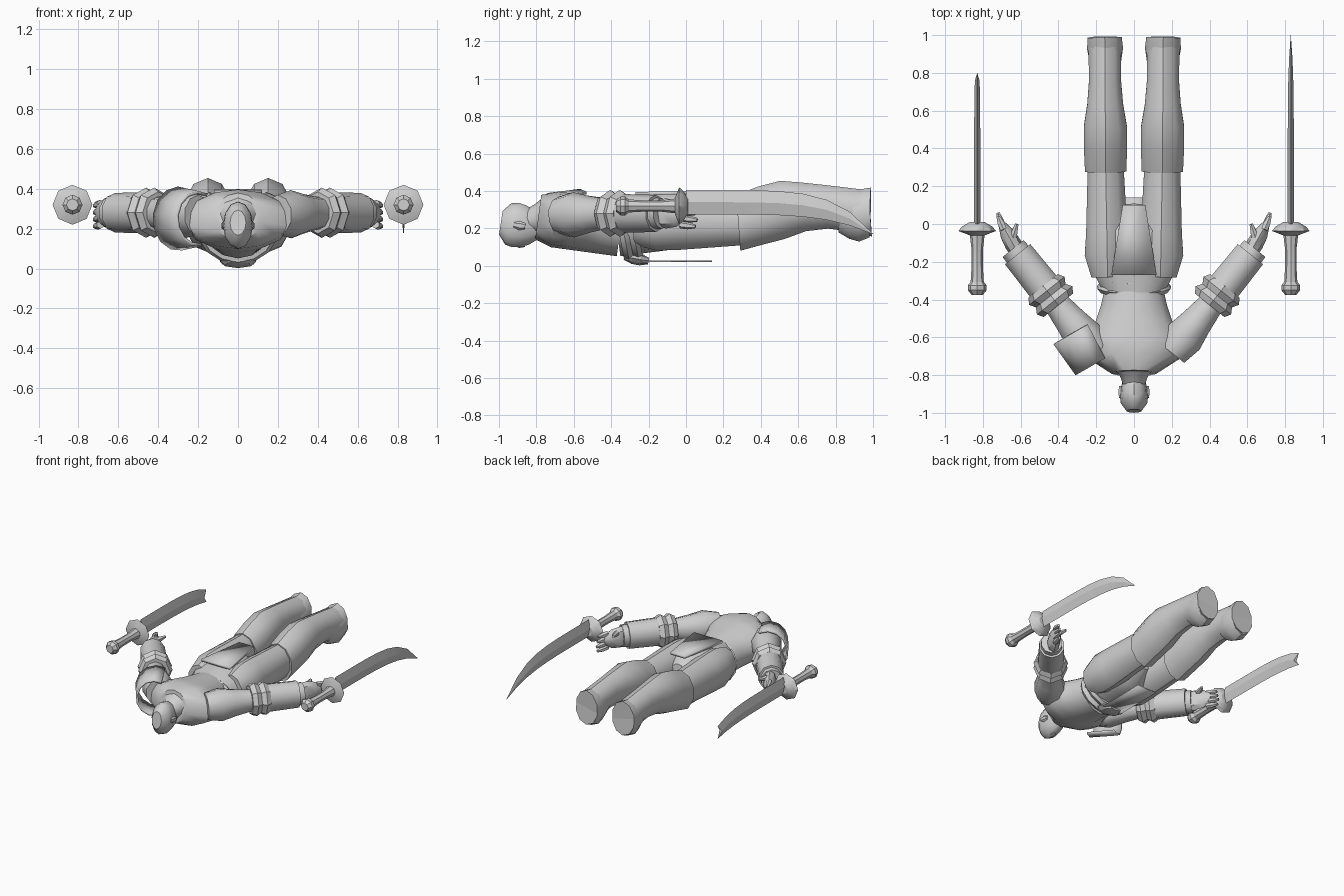
import bpy, bmesh, math
from mathutils import Vector

cube = bpy.data.objects.get("Cube")
if cube:
    bpy.data.objects.remove(cube, do_unlink=True)

grey = bpy.data.materials.new("plain_grey")
grey.use_nodes = True
colour = (.63, .63, .63, 1)
grey.diffuse_color = colour
grey.node_tree.nodes["Principled BSDF"].inputs["Base Color"].default_value = colour

UP = Vector((0, 0, 1))


def skin(name, rows, closed, sharp_angle):
    """Join neighbouring rows of points with faces, and cap them when closed."""
    bm = bmesh.new()
    rows = [[bm.verts.new(point) for point in row] for row in rows]
    count = len(rows[0])
    for row, following in zip(rows, rows[1:]):
        for k in range(count if closed else count - 1):
            j = (k + 1) % count
            bm.faces.new((row[k], row[j], following[j], following[k]))
    if closed:
        bm.faces.new(rows[0])
        bm.faces.new(rows[-1])
    bmesh.ops.recalc_face_normals(bm, faces=bm.faces)
    mesh = bpy.data.meshes.new(name)
    bm.to_mesh(mesh)
    bm.free()
    mesh.materials.append(grey)
    mesh.shade_smooth()
    mesh.set_sharp_from_angle(angle=math.radians(sharp_angle))
    obj = bpy.data.objects.new(name, mesh)
    bpy.context.collection.objects.link(obj)
    return obj


def limb(name, start, end, widths, tall=1, tallest=1, sides=10, mirror=1,
         bend=lambda t: 0, sharp_angle=40):
    """Evenly spaced oval rings from start to end; bend lifts the path."""
    start, end = Vector(start), Vector(end)
    start.x *= mirror
    end.x *= mirror
    across = (end - start).cross(UP).normalized()
    upward = across.cross(end - start).normalized()
    rings = []
    for k, width in enumerate(widths):
        t = k / (len(widths) - 1)
        centre = start.lerp(end, t) + UP * bend(t)
        height = min(width * tall, tallest)
        angles = [math.tau * n / sides for n in range(sides)]
        rings.append([centre + across * width * math.sin(a) + upward * height * math.cos(a)
                      for a in angles])
    return skin(name, rings, True, sharp_angle)


def sheet(name, rows, thickness):
    """Open surface given a thickness."""
    obj = skin(name, rows, False, 40)
    solid = obj.modifiers.new("thickness", 'SOLIDIFY')
    solid.thickness = thickness
    solid.offset = 0


def cloth(name, top, bottom, top_width, bottom_width, thickness):
    """Tapered hanging cloth between two points on the centre line."""
    rows = [[(side * width, *place) for side in (-1, 1)]
            for place, width in ((top, top_width), (bottom, bottom_width))]
    sheet(name, rows, thickness)


# Trunk lying face down
limb("neck", (0, -.85, .24), (0, -.74, .26), (.06, .08, .14), tallest=.11)
limb("torso", (0, -.79, .26), (0, -.35, .2), (.12, .26, .27, .21, .18, .16),
     tallest=.15, sides=14)
limb("pelvis", (0, -.37, .2), (0, .1, .26), (.16, .22, .22, .17, .06),
     tallest=.15, sides=14)

# Head, nose and ears
limb("head", (0, -.99, .23), (0, -.79, .2), (.04, .07, .075, .07, .06, .04), tall=1.6, sides=12)
limb("nose", (0, -.92, .12), (0, -.86, .11), (.01, .02, .01), sides=6)

# Belt, buckle and hanging cloths
limb("belt", (0, -.36, .18), (0, -.26, .2), (.18, .2, .18, .2, .19),
     tall=.83, sides=14, sharp_angle=30)
limb("buckle", (0, -.33, .05), (0, -.2, .025), (.05, .09, .09, .05),
     tall=.35, sides=8, sharp_angle=30)
cloth("front_cloth", (-.24, .025), (.14, .025), .08, .08, .008)
cloth("back_cloth", (-.27, .385), (.1, .39), .12, .06, .02)

elbow = Vector((.4, -.43, .28))
wrist = Vector((.64, -.13, .28))

for mirror, tag in ((1, "left_"), (-1, "right_")):
    # Ear, leg and boot
    limb(tag + "ear", (.07, -.92, .22), (.07, -.86, .21), (.01, .015, .01),
         tall=1.6, sides=6, mirror=mirror)
    limb(tag + "thigh", (.14, -.28, .23), (.15, .3, .24), (.09, .125, .115, .11, .105, .1),
         tall=1.3, tallest=.15, mirror=mirror)
    limb(tag + "boot", (.15, .28, .23), (.155, .985, .28), (.115, .12, .12, .1, .09, .09, .095),
         tall=1.3, mirror=mirror, bend=lambda t: .06 * math.sin(math.pi * t))
    limb(tag + "foot", (.15, .82, .29), (.155, .985, .285), (.08, .09, .1, .095),
         tall=1.4, mirror=mirror, bend=lambda t: -.02 * math.sin(math.pi * t))

    # Arm, elbow cuff and bracer
    limb(tag + "upper_arm", (.2, -.68, .27), (.46, -.36, .28), (.09, .11, .09, .075, .07),
         tall=1.1, mirror=mirror)
    limb(tag + "elbow_cuff", elbow, elbow.lerp(wrist, .34), (.1, .12, .1, .12, .1),
         tall=1.05, sides=8, mirror=mirror, sharp_angle=30)
    limb(tag + "bracer", elbow.lerp(wrist, .2), elbow.lerp(wrist, .9), (.095, .09),
         tall=1.1, mirror=mirror)
    limb(tag + "bracer_end", elbow.lerp(wrist, .7), wrist, (.08, .075), tall=1.1, mirror=mirror)

    # Hand with spread fingers and thumb
    limb(tag + "hand", wrist - Vector((.03, .03, 0)), (.7, 0, .28), (.04, .045, .04, .02),
         tall=1.8, tallest=.08, sides=8, mirror=mirror)
    for k in range(4):
        z = .22 + .035 * k
        limb(tag + "finger", (.69, -.03, z), (.72, .06 - .01 * abs(k - 1), z - .01),
             (.02, .02, .01), sides=6, mirror=mirror)
    limb(tag + "thumb", (.65, -.1, .32), (.62, 0, .33), (.025, .02, .01), sides=6, mirror=mirror)

    # Sword pommel, grip and guard
    for part, back, front, widths in (
            ("pommel", -.375, -.3, (.03, .05, .05, .03)),
            ("grip", -.31, -.05, (.035, .03, .03, .04)),
            ("guard", -.06, .01, (.04, .1, .08, .04))):
        limb(tag + "sword_" + part, (.83, back, .32), (.83, front, .32), widths,
             sides=8, mirror=mirror, sharp_angle=30)

    # Curved blade; the right one is broken short
    reach = 1 if mirror > 0 else .8
    steps = [reach * k / 8 for k in range(9)]
    blade = limb(tag + "blade", (.83, 0, .34), (.83, reach, .34),
                 [.016 * (1.02 - t ** 6) for t in steps], tall=4, sides=4, mirror=mirror,
                 bend=lambda t: -.17 * (t * reach) ** 5, sharp_angle=20)

# Notch in the broken end of the last blade
for corner in list(blade.data.vertices)[-4:]:
    if abs(corner.co.x + .83) > .005:
        corner.co.y -= .04

# Curved plate around the right shoulder
along = Vector((-.5, .87, 0))
outward = Vector((-.87, -.5, 0))
centre = Vector((-.25, -.65, .25))
turns = [math.radians(27 * k - 100) for k in range(9)]
sheet("right_shoulder_plate",
      [[centre + along * shift + (.13 + shift / 10) * (outward * math.cos(a) + UP * 1.1 * math.sin(a))
        for a in turns] for shift in (-.1, 0, .1)], .015)
